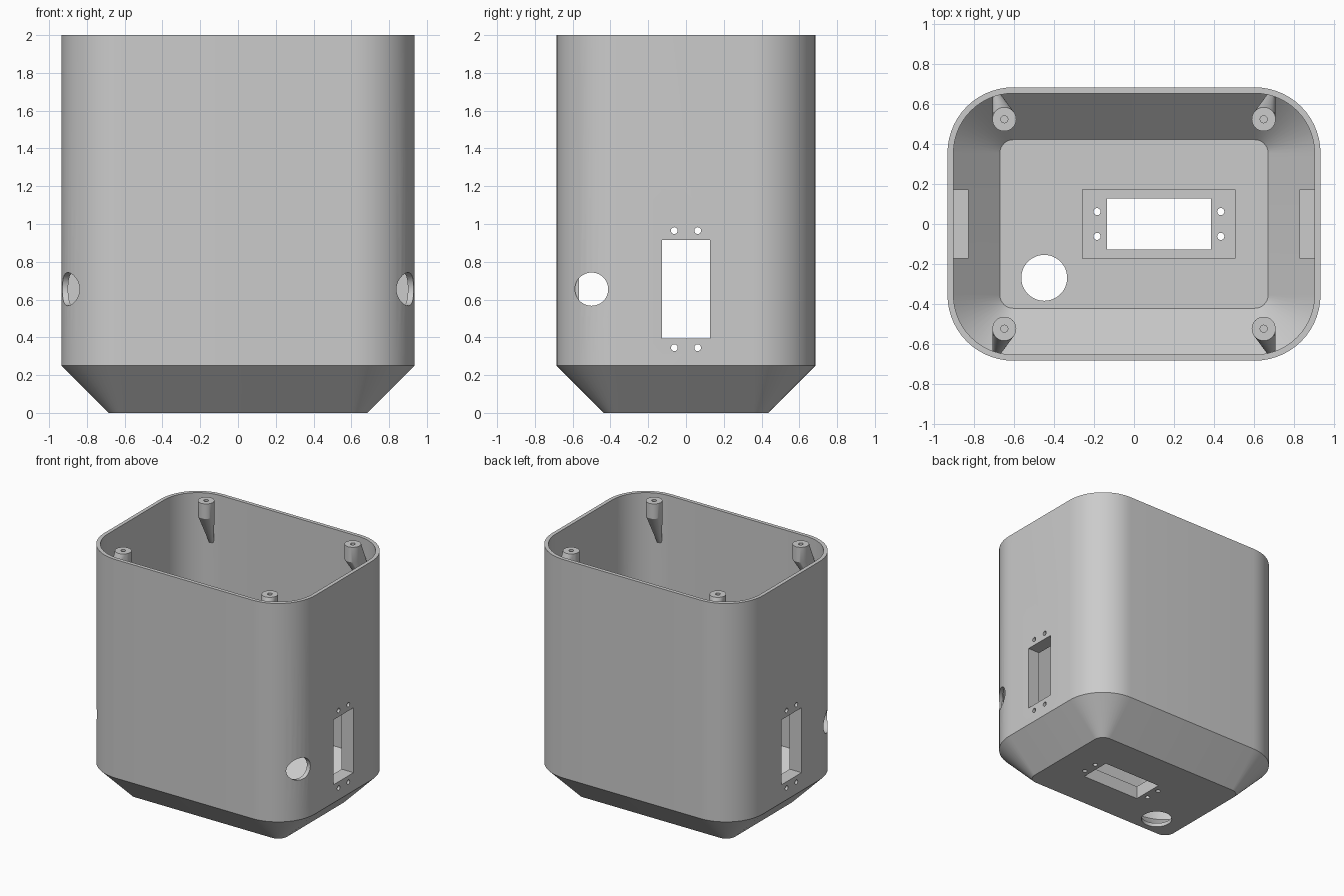
import bpy, bmesh, math
from mathutils import Matrix

if "Cube" in bpy.data.objects:
    bpy.data.objects.remove(bpy.data.objects["Cube"], do_unlink=True)

HX, HY, RAD = 0.935, 0.685, 0.33      # outer half sizes and corner radius
WALL, CHAMFER, TOP = 0.03, 0.25, 2.0
MID_Z = 0.655                         # height of the side openings

grey = bpy.data.materials.new("plain grey")
grey.use_nodes = True
COLOUR = (0.6, 0.6, 0.6, 1)
grey.diffuse_color = COLOUR
grey.node_tree.nodes["Principled BSDF"].inputs["Base Color"].default_value = COLOUR


def make(name, bm):
    bmesh.ops.recalc_face_normals(bm, faces=bm.faces[:])
    mesh = bpy.data.meshes.new(name)
    bm.to_mesh(mesh)
    bm.free()
    mesh.materials.append(grey)
    obj = bpy.data.objects.new(name, mesh)
    bpy.context.collection.objects.link(obj)
    return obj


def box(name, centre, size):
    bm = bmesh.new()
    bmesh.ops.create_cube(bm, size=1, matrix=Matrix.Translation(centre) @ Matrix.Diagonal((*size, 1)))
    return make(name, bm)


def cylinder(name, centre, radius, depth, axis="Z", segments=32):
    bm = bmesh.new()
    turn = Matrix.Rotation(math.pi / 2, 4, "Y") if axis == "X" else Matrix()
    bmesh.ops.create_cone(bm, cap_ends=True, segments=segments, radius1=radius, radius2=radius,
                          depth=depth, matrix=Matrix.Translation(centre) @ turn)
    return make(name, bm)


def combine(target, tool, operation):
    """Apply a boolean and remove the tool object."""
    mod = target.modifiers.new(operation, "BOOLEAN")
    mod.operation, mod.object, mod.solver = operation, tool, "EXACT"
    bpy.context.view_layer.objects.active = target
    bpy.ops.object.modifier_apply(modifier=mod.name)
    bpy.data.objects.remove(tool, do_unlink=True)


def rounded_ring(bm, inset, z, steps=14):
    """Rounded rectangle whose corners keep the same centres at any inset."""
    r = RAD - inset
    ring = []
    for q, (sx, sy) in enumerate([(1, 1), (-1, 1), (-1, -1), (1, -1)]):
        for i in range(steps + 1):
            a = (q + i / steps) * math.pi / 2
            ring.append(bm.verts.new((sx * (HX - RAD) + r * math.cos(a),
                                      sy * (HY - RAD) + r * math.sin(a), z)))
    return ring


def shell():
    bm = bmesh.new()
    slope = CHAMFER - WALL * (math.sqrt(2) - 1)   # inner chamfer runs parallel to the outer
    profile = [(CHAMFER, 0), (0, CHAMFER), (0, TOP), (WALL, TOP),
               (WALL, WALL + slope - 0.005), (WALL + slope - 0.005, WALL)]
    rings = [rounded_ring(bm, inset, z) for inset, z in profile]
    n = len(rings[0])
    for a, b in zip(rings, rings[1:]):
        for i in range(n):
            j = (i + 1) % n
            bm.faces.new((a[i], a[j], b[j], b[i]))
    bm.faces.new(rings[0])
    bm.faces.new(rings[-1])
    return make("housing", bm)


def screw_post(sx, sy):
    """Round post hulled to a small foot buried in the wall below it."""
    bm = bmesh.new()
    for x, y, r, low, high in [(0.65, 0.525, 0.06, 1.88, TOP), (0.69, 0.65, 0.018, 1.61, 1.75)]:
        bmesh.ops.create_cone(bm, cap_ends=False, segments=32, radius1=r, radius2=r, depth=high - low,
                              matrix=Matrix.Translation((sx * x, sy * y, (low + high) / 2)))
    bmesh.ops.delete(bm, geom=bm.faces[:], context="FACES_ONLY")
    hull = bmesh.ops.convex_hull(bm, input=bm.verts[:])
    loose = [v for v in hull["geom_interior"] if isinstance(v, bmesh.types.BMVert)]
    bmesh.ops.delete(bm, geom=loose, context="VERTS")
    bmesh.ops.dissolve_limit(bm, angle_limit=0.01, verts=bm.verts[:], edges=bm.edges[:])
    return make("screw_post", bm)


housing = shell()

# Thick mounting pads on the floor and both side walls
combine(housing, box("floor_pad", (0.125, 0, 0.06), (0.77, 0.345, 0.09)), "UNION")
for s in (-1, 1):
    combine(housing, box("side_pad", (s * 0.875, 0, MID_Z), (0.09, 0.345, 0.77)), "UNION")

# Four screw posts under the rim, with blind pilot holes
for sx in (-1, 1):
    for sy in (-1, 1):
        combine(housing, screw_post(sx, sy), "UNION")
        combine(housing, cylinder("pilot_cut", (sx * 0.65, sy * 0.525, TOP), 0.018, 0.24, segments=16),
                "DIFFERENCE")

# Floor window, its screw holes and the round cable hole
combine(housing, box("floor_window_cut", (0.125, 0, 0.05), (0.52, 0.255, 0.3)), "DIFFERENCE")
for dx in (-0.31, 0.31):
    for y in (-0.062, 0.062):
        combine(housing, cylinder("floor_screw_cut", (0.125 + dx, y, 0.05), 0.018, 0.3, segments=16),
                "DIFFERENCE")
combine(housing, cylinder("cable_cut", (-0.45, -0.27, 0), 0.115, 0.2, segments=48), "DIFFERENCE")

# Side windows, their screw holes and the round side holes
for s in (-1, 1):
    combine(housing, box("side_window_cut", (s * 0.9, 0, MID_Z), (0.3, 0.255, 0.52)), "DIFFERENCE")
    for dz in (-0.31, 0.31):
        for y in (-0.062, 0.062):
            combine(housing, cylinder("side_screw_cut", (s * 0.9, y, MID_Z + dz), 0.018, 0.3, "X", 16),
                    "DIFFERENCE")
    combine(housing, cylinder("side_hole_cut", (s * 0.917, -0.5, MID_Z), 0.088, 0.2, "X", 48), "DIFFERENCE")

# Smooth the rounded corners, keep the chamfers crisp
bpy.ops.object.select_all(action="DESELECT")
housing.select_set(True)
bpy.context.view_layer.objects.active = housing
bpy.ops.object.shade_smooth_by_angle(angle=math.radians(25))
